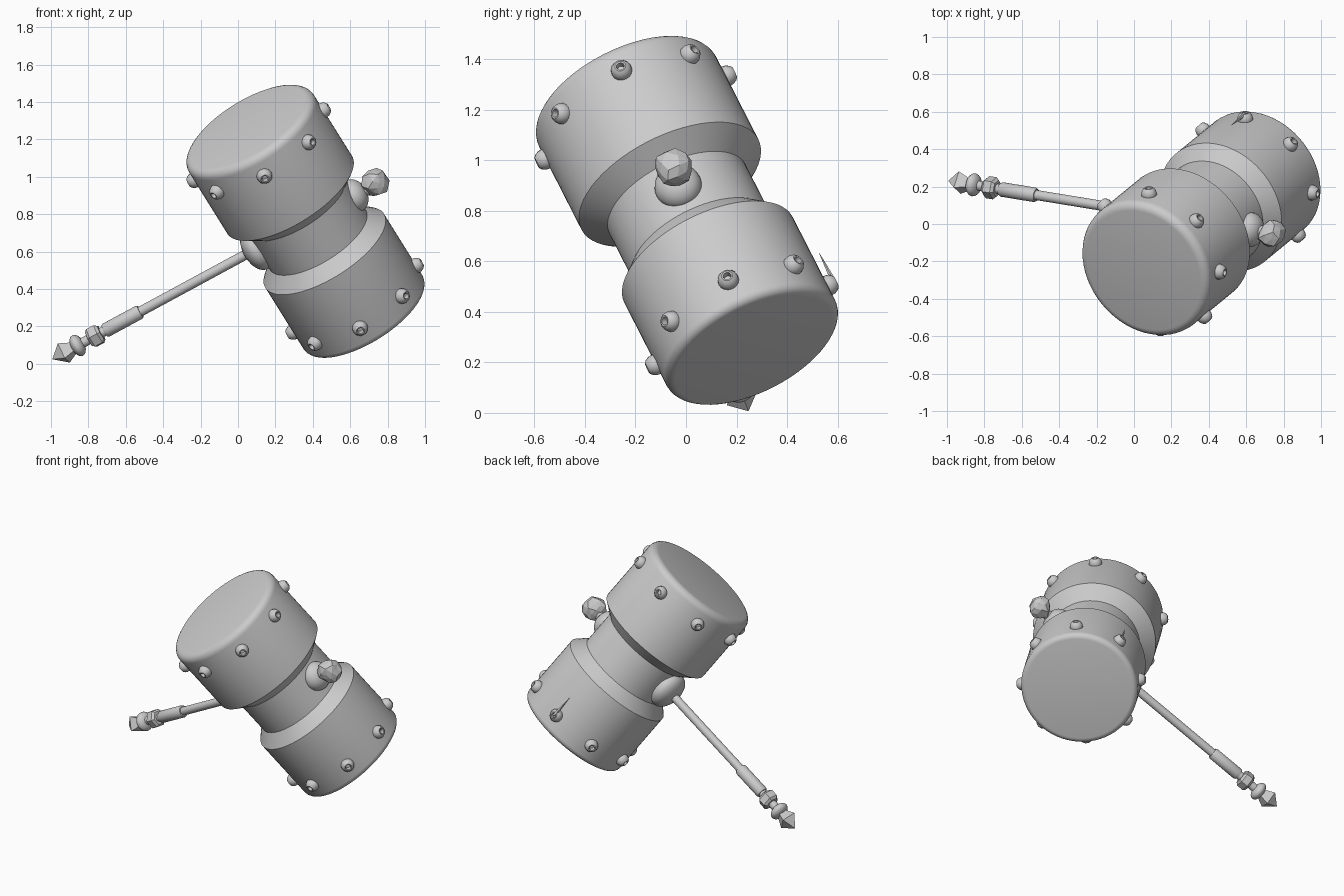
import bpy, bmesh, math, random
from mathutils import Vector, Matrix

if "Cube" in bpy.data.objects:
    bpy.data.objects.remove(bpy.data.objects["Cube"])

CENTER = Vector((0.366, 0.01, 0.76))
GRIP = Vector((0.872, -0.142, 0.472)).normalized()      # handle direction
HEAD = Vector((-0.474, -0.40, 0.785))
HEAD = (HEAD - HEAD.dot(GRIP) * GRIP).normalized()      # head direction
SIDE = HEAD.cross(GRIP)


def frame(origin, z, x):
    y = z.cross(x)
    m = Matrix((x, y, z)).transposed().to_4x4()
    m.translation = origin
    return m


def finish(name, bm, matrix, smooth=True):
    bmesh.ops.recalc_face_normals(bm, faces=bm.faces)
    bm.transform(matrix)
    mesh = bpy.data.meshes.new(name)
    bm.to_mesh(mesh)
    bm.free()
    ob = bpy.data.objects.new(name, mesh)
    bpy.context.collection.objects.link(ob)
    if smooth:
        bpy.ops.object.select_all(action='DESELECT')
        ob.select_set(True)
        bpy.context.view_layer.objects.active = ob
        bpy.ops.object.shade_smooth_by_angle(angle=math.radians(35))
    return ob


def lathe(name, profile, matrix, sides=32, smooth=True):
    """Spin (radius, height) points around local z, closing both ends."""
    pts = [(0, profile[0][1])] + profile + [(0, profile[-1][1])]
    bm = bmesh.new()
    rings = []
    for r, h in pts:
        if r == 0:
            rings.append([bm.verts.new((0, 0, h))] * sides)
        else:
            rings.append([bm.verts.new((r * math.cos(2 * math.pi * i / sides),
                                        r * math.sin(2 * math.pi * i / sides), h))
                          for i in range(sides)])
    for a, b in zip(rings, rings[1:]):
        for i in range(sides):
            j = (i + 1) % sides
            face = list(dict.fromkeys((a[i], a[j], b[j], b[i])))
            if len(face) > 2:
                bm.faces.new(face)
    return finish(name, bm, matrix, smooth)


def bead(radius, half, mid, steps=10):
    """Profile of a flattened ball."""
    return [(radius * math.sin(math.pi * k / steps), mid - half * math.cos(math.pi * k / steps))
            for k in range(1, steps)]


def drum(r, h, b, start):
    """Half of the head profile: waist, sloped shoulder, drum, rounded face."""
    return [(0.302, start - 0.075), (r, start), (r, h - b)] + [
        (r - b + b * math.cos(a), h - b + b * math.sin(a))
        for a in (math.pi * k / 10 for k in range(1, 6))]


# Head: two drums with rounded faces and a narrow waist
R_UP, R_LOW = 0.393, 0.374
upper = drum(R_UP, 0.647, 0.045, 0.185)
lower = drum(R_LOW, 0.652, 0.035, 0.20)
lathe("hammer_head", [(r, -h) for r, h in reversed(lower)] + upper,
      frame(CENTER, HEAD, GRIP), 64)

# Handle parts along the grip direction
hf = frame(CENTER, GRIP, HEAD)
lathe("handle_rod", [(0.027, -1.44), (0.027, -0.25)], hf, 20)
lathe("handle_grip", [(0.034, -1.24), (0.039, -1.23), (0.039, -1.03), (0.034, -1.02)], hf, 24)
lathe("handle_nut", [(0.046, -1.335), (0.06, -1.32), (0.06, -1.275), (0.046, -1.26)], hf, 6, False)
lathe("handle_bead", bead(0.062, 0.036, -1.405), hf, 24)
lathe("pommel_point", [(0.001, -1.56), (0.066, -1.49), (0.03, -1.42)], hf, 4, False)
lathe("rear_collar", bead(0.125, 0.075, -0.305), hf, 32)
lathe("front_collar", bead(0.094, 0.075, 0.29), hf, 32)
lathe("crystal_stem", [(0.035, 0.34), (0.03, 0.42)], hf, 16)

# Rough crystal at the front end
random.seed(4)
bm = bmesh.new()
bmesh.ops.create_icosphere(bm, subdivisions=2, radius=0.074)
for v in bm.verts:
    v.co *= random.uniform(0.82, 1.15)
finish("rough_crystal", bm, hf @ Matrix.Translation((0.005, 0, 0.427)), False)

# Studs with sunken centres, eight round each drum
stud = [(0.036, -0.025), (0.042, 0.0), (0.040, 0.016), (0.032, 0.031),
        (0.022, 0.039), (0.016, 0.038), (0.014, 0.012)]
for label, s, r in (("upper", 0.525, R_UP), ("lower", -0.53, R_LOW)):
    for i in range(8):
        a = math.pi * i / 4
        n = math.cos(a) * GRIP + math.sin(a) * SIDE
        lathe(f"{label}_stud_{i + 1}", stud, frame(CENTER + s * HEAD + r * n, n, HEAD), 16)

# Thin splinter on one rear stud
base = CENTER - 0.53 * HEAD + (R_LOW + 0.03) * SIDE
lathe("stud_splinter", [(0.012, 0.0), (0.001, 0.15)],
      frame(base, HEAD, GRIP), 6, False)
